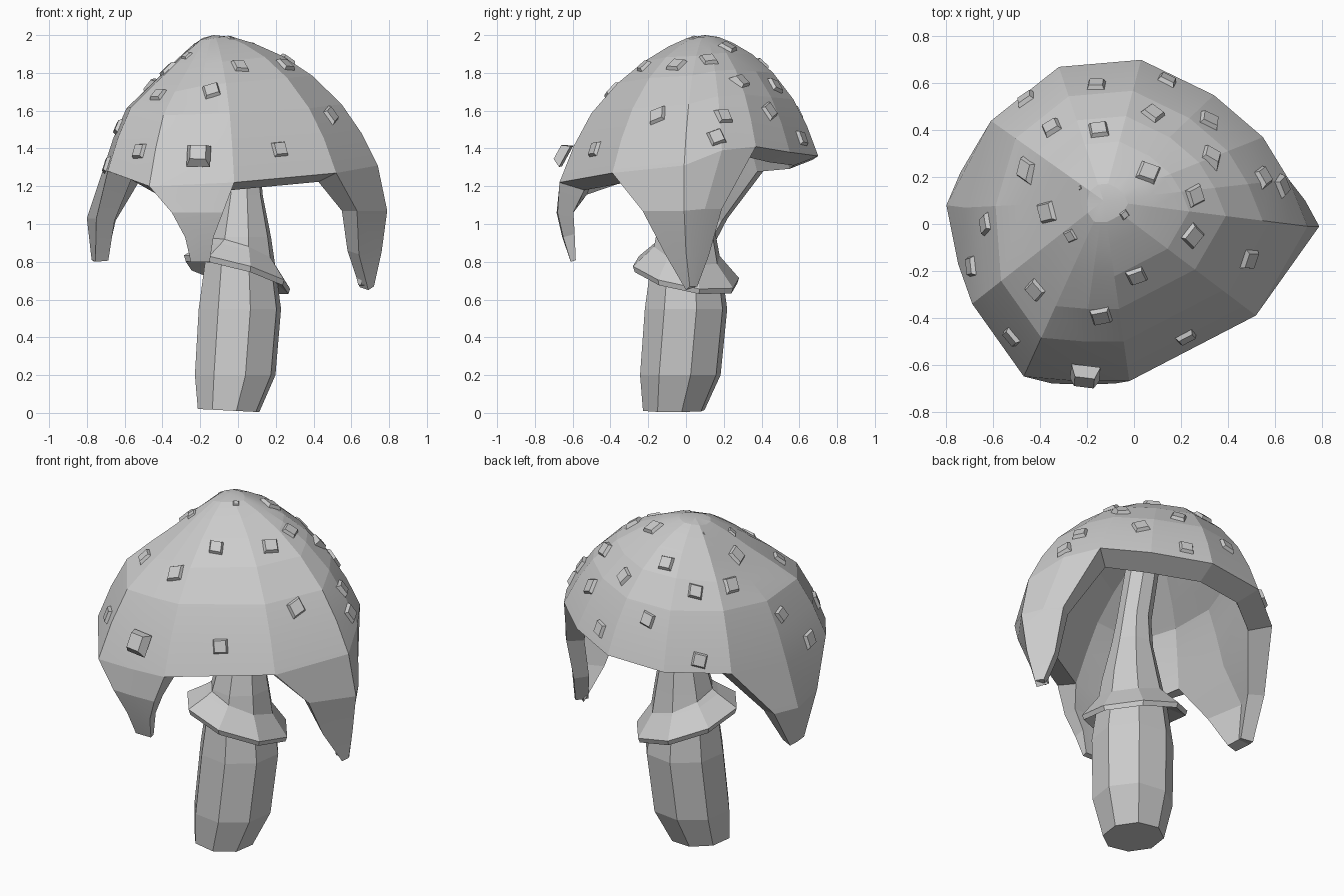
import bpy, bmesh, math, random
from mathutils import Vector, Matrix
from mathutils.bvhtree import BVHTree

random.seed(4)
cube = bpy.data.objects.get("Cube")
if cube:
    bpy.data.objects.remove(cube, do_unlink=True)

grey = bpy.data.materials.new("plain grey")
grey.use_nodes = True
colour = (0.6, 0.6, 0.6, 1)
grey.diffuse_color = colour
grey.node_tree.nodes["Principled BSDF"].inputs["Base Color"].default_value = colour


def make_object(name, bm):
    bmesh.ops.recalc_face_normals(bm, faces=bm.faces)
    mesh = bpy.data.meshes.new(name)
    bm.to_mesh(mesh)
    bm.free()
    mesh.materials.append(grey)
    obj = bpy.data.objects.new(name, mesh)
    bpy.context.collection.objects.link(obj)
    return obj


def bridge(bm, a, b, closed=True):
    n = len(a)
    for i in range(n if closed else n - 1):
        j = (i + 1) % n
        bm.faces.new((a[i], a[j], b[j], b[i]))


# Cap: lopsided dome blended from the apex to an uneven rim (x, y, z, sag of the upper slope)
apex = Vector((-0.13, 0.10, 2.0))
rim = [(0.74, -0.01, 1.31, 0), (0.66, 0.19, 1.39, 0), (0.55, 0.37, 1.41, 0),
       (0.34, 0.55, 1.38, 0), (0.03, 0.70, 1.36, 0), (-0.32, 0.67, 1.34, 0),
       (-0.61, 0.44, 1.32, 0.4), (-0.72, 0.07, 1.27, 1), (-0.69, -0.34, 1.28, 1),
       (-0.47, -0.65, 1.20, 0.8), (-0.24, -0.67, 1.21, 0.4), (-0.02, -0.67, 1.22, 0.2),
       (0.52, -0.39, 1.27, 0)]
profile = [(0.12, 0.015, 0.02), (0.25, 0.065, 0.06), (0.42, 0.16, 0.1), (0.6, 0.31, 0.08),
           (0.78, 0.53, 0), (0.9, 0.75, 0), (1, 1, 0)]
bm = bmesh.new()
weights = bm.verts.layers.deform.verify()
top = bm.verts.new(apex)
rings = []
for out, drop, dip in profile:
    ring = []
    for *p, sag in rim:
        d = Vector(p) - apex
        ring.append(bm.verts.new(apex + Vector((d.x * out, d.y * out, d.z * (drop + dip * sag)))))
    rings.append(ring)
for i in range(len(rim)):
    bm.faces.new((top, rings[0][i], rings[0][(i + 1) % len(rim)]))
for a, b in zip(rings, rings[1:]):
    bridge(bm, a, b)
for v in bm.verts:
    v[weights][0] = 1

# Three drooping flaps: rim columns, then rows down to the tip, each with its thickness share
flaps = [
    ((12, 0, 1, 2),
     [(0.7, [(0.63, -0.23, 1.07), (0.79, -0.01, 1.07), (0.73, 0.10, 1.08), (0.66, 0.19, 1.08)]),
      (0.6, [(0.64, -0.11, 0.84), (0.76, 0.0, 0.85), (0.71, 0.06, 0.84), (0.66, 0.12, 0.83)]),
      (0.5, [(0.69, 0.0, 0.65), (0.72, 0.02, 0.67), (0.71, 0.04, 0.67), (0.69, 0.06, 0.67)])]),
    ((6, 7, 8), [(0.7, [(-0.74, 0.22, 1.03), (-0.80, 0.08, 1.03), (-0.75, -0.17, 1.03)]),
                 (0.5, [(-0.76, 0.10, 0.80), (-0.775, 0.05, 0.81), (-0.755, -0.04, 0.80)])]),
    ((9, 10, 11), [(0.6, [(-0.35, -0.68, 1.06), (-0.21, -0.685, 1.06), (-0.08, -0.68, 1.06)]),
                   (0.45, [(-0.28, -0.65, 0.93), (-0.20, -0.655, 0.93), (-0.13, -0.65, 0.93)]),
                   (0.2, [(-0.25, -0.61, 0.80), (-0.20, -0.61, 0.80), (-0.15, -0.61, 0.80)])]),
]
for columns, rows in flaps:
    upper = [rings[-1][c] for c in columns]
    for share, row in rows:
        lower = [bm.verts.new(p) for p in row]
        for v in lower:
            v[weights][0] = share
        bridge(bm, upper, lower, closed=False)
        upper = lower
bmesh.ops.recalc_face_normals(bm, faces=bm.faces)
surface = BVHTree.FromBMesh(bm)
cap = make_object("cap", bm)
cap.vertex_groups.new(name="thickness")
shell = cap.modifiers.new("shell", 'SOLIDIFY')
shell.thickness = 0.14
shell.offset = -1
shell.vertex_group = "thickness"

# Only the shallow facets of the finished shell are softened
bpy.ops.object.select_all(action='DESELECT')
cap.select_set(True)
bpy.context.view_layer.objects.active = cap
bpy.ops.object.modifier_apply(modifier="shell")
bpy.ops.object.shade_smooth_by_angle(angle=math.radians(9))


# Stem: eight-sided, bulging below and tapering up into the cap (x, y, z, radius)
def tube(bm, sections, tilt=(0, 0), sides=8, turn=0.25):
    result = []
    for x, y, z, r in sections:
        ring = []
        for i in range(sides):
            a = math.tau * i / sides + turn
            dx, dy = r * math.cos(a), r * math.sin(a)
            ring.append(bm.verts.new((x + dx, y + dy, z + dx * tilt[0] + dy * tilt[1])))
        if result:
            bridge(bm, result[-1], ring)
        result.append(ring)
    return result


bm = bmesh.new()
loops = tube(bm, [(-0.05, -0.065, 0.01, 0.168), (-0.015, -0.03, 0.2, 0.22),
                  (0.01, 0.0, 0.55, 0.225), (0.01, 0.0, 0.8, 0.19), (0.015, 0.0, 0.93, 0.165),
                  (0.02, 0.01, 1.15, 0.115), (0.025, 0.03, 1.3, 0.095), (-0.04, 0.08, 1.88, 0.09)])
bm.faces.new(loops[0])
bm.faces.new(loops[-1])
for v in loops[0]:
    v.co.z = max(0, v.co.z - 0.05 * v.co.x)
make_object("stem", bm)

# Skirt: tilted flaring collar
bm = bmesh.new()
loops = tube(bm, [(0.015, 0.0, 0.9, 0.14), (0.01, 0.0, 0.84, 0.195), (-0.005, 0.0, 0.745, 0.29),
                  (-0.005, 0.0, 0.715, 0.28), (0.0, 0.0, 0.77, 0.17)], (-0.27, -0.18))
bridge(bm, loops[-1], loops[0])
make_object("skirt", bm)


# Warts: squared, flat tapered chips seated on the cap
def wart(bm, spot, normal, size):
    turn = normal.to_track_quat('Z', 'Y').to_matrix().to_4x4()
    spin = Matrix.Rotation(random.uniform(0.4, 1.2), 4, 'Z')
    stretch = Matrix.Diagonal((size * random.uniform(0.85, 1.2), size, size, 1))
    bmesh.ops.create_cone(bm, cap_ends=True, segments=4, radius1=0.75, radius2=0.5, depth=0.4,
                          matrix=Matrix.Translation(spot) @ turn @ spin @ stretch)


spots = [(-0.16, 0.59), (0.14, 0.61), (0.08, 0.47), (0.32, 0.44), (0.33, 0.29), (-0.15, 0.40),
         (-0.35, 0.41), (-0.46, 0.23), (0.06, 0.22), (0.26, 0.12), (0.25, -0.05), (-0.37, 0.05),
         (-0.63, 0.0), (-0.69, -0.18), (-0.42, -0.28), (0.01, -0.22), (0.49, -0.15),
         (0.55, 0.20), (0.63, 0.16), (-0.14, -0.39), (-0.52, -0.48), (0.22, -0.48), (-0.46, 0.53)]
small_spots = [(-0.23, 0.155, 0.018), (-0.04, 0.04, 0.035), (-0.27, -0.05, 0.055)]
bm = bmesh.new()
for x, y, size in [(x, y, 0.09) for x, y in spots] + small_spots:
    hit, normal, _, _ = surface.ray_cast(Vector((x, y, 3)), Vector((0, 0, -1)))
    if hit:
        wart(bm, hit, normal, size)
wart(bm, Vector((-0.21, -0.655, 1.37)), Vector((-0.1, -0.9, 0.5)), 0.12)
make_object("warts", bm)
